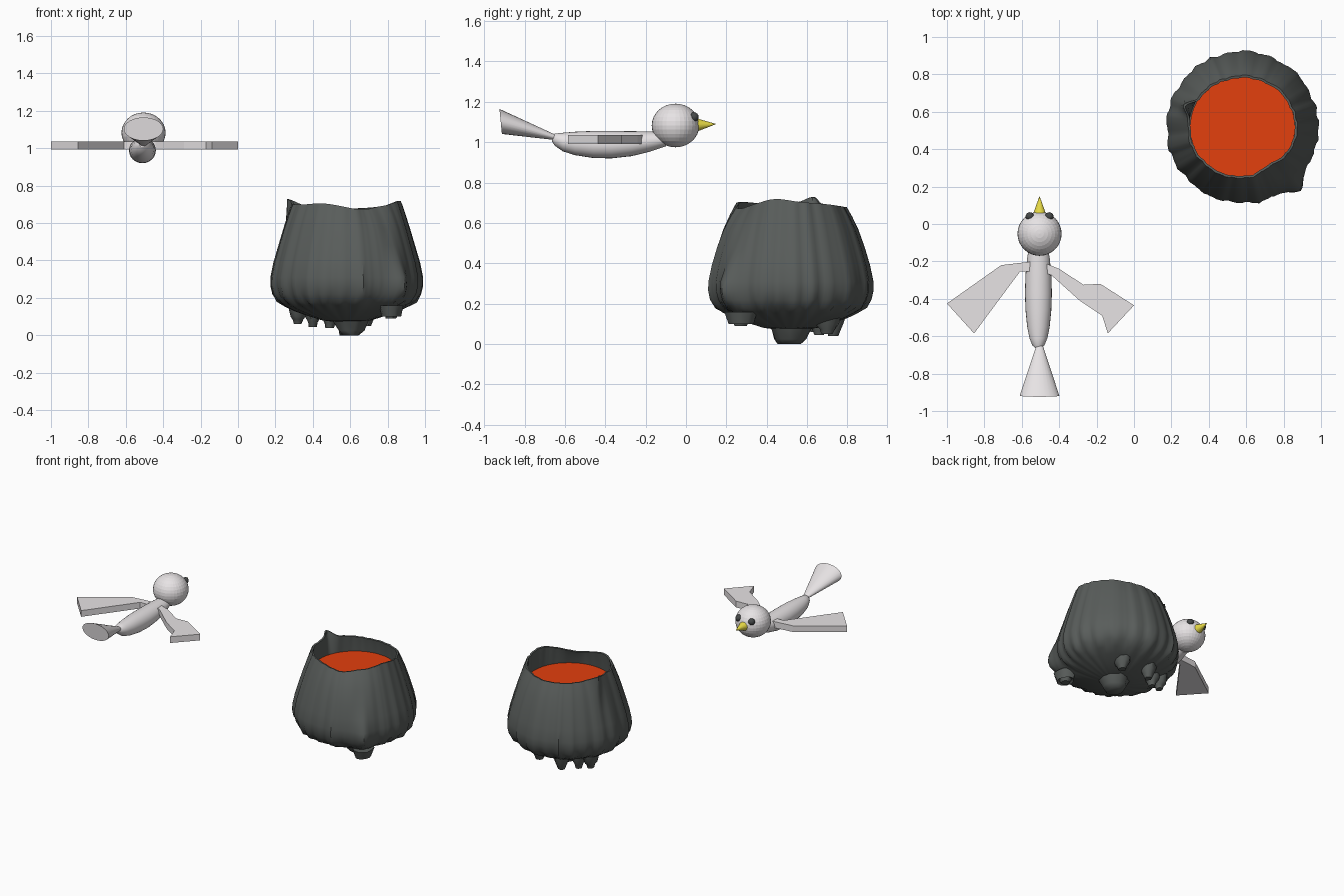
import bpy, bmesh, math, random
from mathutils import Vector

if "Cube" in bpy.data.objects:
    bpy.data.objects.remove(bpy.data.objects["Cube"])

random.seed(4)


def material(name, rgb):
    m = bpy.data.materials.new(name)
    m.diffuse_color = (*rgb, 1)
    m.use_nodes = True
    m.node_tree.nodes["Principled BSDF"].inputs["Base Color"].default_value = m.diffuse_color
    return m


WHITE = material("pale_feather", (0.8, 0.77, 0.78))
YELLOW = material("beak_yellow", (0.8, 0.7, 0.06))
DARK = material("eye_dark", (0.06, 0.065, 0.065))
ROCK = material("rock_grey", (0.1, 0.11, 0.105))
LAVA = material("lava_orange", (0.77, 0.05, 0.004))


def make(name, bm, mat, smooth=None):
    bmesh.ops.recalc_face_normals(bm, faces=bm.faces)
    me = bpy.data.meshes.new(name)
    bm.to_mesh(me)
    bm.free()
    me.materials.append(mat)
    ob = bpy.data.objects.new(name, me)
    bpy.context.collection.objects.link(ob)
    if smooth:
        bpy.context.view_layer.objects.active = ob
        ob.select_set(True)
        bpy.ops.object.shade_smooth_by_angle(angle=math.radians(smooth))
        ob.select_set(False)
    return ob


def loft(name, rings, mat, smooth=None):
    """Skin a list of closed rings and cap both ends."""
    bm = bmesh.new()
    loops = [[bm.verts.new(p) for p in ring] for ring in rings]
    n = len(loops[0])
    for a, b in zip(loops, loops[1:]):
        for i in range(n):
            j = (i + 1) % n
            bm.faces.new((a[i], a[j], b[j], b[i]))
    bm.faces.new(loops[0])
    bm.faces.new(loops[-1])
    return make(name, bm, mat, smooth)


def oval(x, y, z, rx, rz, n=24, lean=0.0):
    """Ring facing along y; lean tips its top backwards."""
    return [(x + rx * math.cos(t), y - lean * math.sin(t), z + rz * math.sin(t))
            for t in (2 * math.pi * i / n for i in range(n))]


def ball(name, centre, size, mat, seg=32, smooth=None):
    bm = bmesh.new()
    bmesh.ops.create_uvsphere(bm, u_segments=seg, v_segments=seg // 2, radius=1)
    for v in bm.verts:
        v.co = Vector(centre) + Vector(a * b for a, b in zip(v.co, size))
    return make(name, bm, mat, smooth)


# ---- bird ----
BX = -0.505
ball("head", (BX, -0.052, 1.083), (0.118, 0.118, 0.108), WHITE)

# body: (y, centre z, half width, half height)
body = [(-0.665, 1.02, 0.014, 0.014), (-0.65, 1.013, 0.032, 0.03), (-0.61, 1.001, 0.048, 0.046),
        (-0.55, 0.994, 0.06, 0.058), (-0.46, 0.989, 0.069, 0.067), (-0.37, 0.988, 0.072, 0.068),
        (-0.27, 0.993, 0.069, 0.062), (-0.18, 1.003, 0.06, 0.05), (-0.1, 1.015, 0.045, 0.035)]
loft("body", [oval(BX - 0.006, y, z, rx, rz) for y, z, rx, rz in body], WHITE, 30)

# tail: flaring oval fan
loft("tail", [oval(BX, -0.64, 1.022, 0.014, 0.012), oval(BX, -0.918, 1.103, 0.106, 0.062, lean=0.006)],
     WHITE, 40)

# beak
loft("beak", [oval(BX, 0.05, 1.085, 0.036, 0.034, 16), oval(BX, 0.147, 1.09, 0.001, 0.001, 16)],
     YELLOW, 40)

for side, name in ((-1, "left_eye"), (1, "right_eye")):
    ball(name, (BX + side * 0.052, 0.04, 1.125), (0.023, 0.023, 0.023), DARK, 16, 40)


def wing(name, front, back):
    """Flat slab spanned between a leading and a trailing edge of equal length."""
    loft(name, [[(fx, fy, 0.992), (fx, fy, 1.037), (bx, by, 1.037), (bx, by, 0.992)]
                for (fx, fy), (bx, by) in zip(front, back)], WHITE)


wing("left_wing", [(-0.5, -0.195), (-0.71, -0.22), (-1.0, -0.425)],
     [(-0.5, -0.25), (-0.61, -0.255), (-0.855, -0.585)])
wing("right_wing", [(-0.5, -0.2), (-0.4, -0.24), (-0.27, -0.325), (-0.18, -0.32), (0.0, -0.435)],
     [(-0.5, -0.25), (-0.44, -0.275), (-0.29, -0.41), (-0.17, -0.49), (-0.14, -0.585)])

# ---- rock crater ----
CX, CY, N = 0.58, 0.517, 144


def bump(a, centre, width):
    d = (a - math.radians(centre) + math.pi) % (2 * math.pi) - math.pi
    return math.exp(-(d / math.radians(width)) ** 2)


noise = [random.uniform(-1, 1) for _ in range(N)]
# (radius, height, pleat strength, rim weight), from underside over the rim to inside
profile = [(0.05, 0.07, 0, 0), (0.13, 0.08, .3, 0), (0.21, 0.105, .5, 0), (0.28, 0.13, .7, 0),
           (0.33, 0.155, 1, 0), (0.37, 0.185, 1.5, 0), (0.393, 0.22, 1.2, 0), (0.405, 0.265, 1, 0),
           (0.406, 0.31, .8, 0), (0.39, 0.39, .7, 0), (0.364, 0.48, .6, 0), (0.335, 0.57, .5, .2),
           (0.307, 0.64, .5, .6), (0.284, 0.69, .5, 1), (0.272, 0.688, .4, 1),
           (0.278, 0.64, .3, .5), (0.285, 0.55, 0, 0)]


def crater_ring(r, z, pleat, rim):
    pts = []
    for i in range(N):
        a = 2 * math.pi * i / N
        fold = math.sin(23 * a + 2 * math.sin(3 * a)) + 0.6 * math.sin(9 * a + 1) + 0.7 * noise[i]
        rr = r + 0.0055 * pleat * fold
        # ragged lump down the front right flank
        if r > 0.27 and z < 0.55 and pleat > 0.55:
            rr += 0.06 * bump(a, -48, 7) * math.exp(-((z - 0.25) / 0.15) ** 2)
        # peaks, dips and leaning of the lip
        rr += rim * (0.045 * bump(a, 160, 7) - 0.025 * bump(a, -55, 22) + 0.008 * math.cos(2 * a))
        zz = z + rim * (0.012 * math.cos(2 * a) + 0.03 * bump(a, 160, 8) + 0.018 * bump(a, -15, 18)
                        + 0.022 * bump(a, -115, 25) - 0.01 * bump(a, -70, 15))
        if 0.16 < z < 0.2:
            zz += 0.012 * noise[i]
        pts.append((CX + rr * math.cos(a), CY + rr * math.sin(a), zz))
    return pts


# open shell, closed underneath and just below the lava
loft("crater", [crater_ring(*p) for p in profile], ROCK, 40)

# lava surface
bm = bmesh.new()
bmesh.ops.create_circle(bm, cap_ends=True, segments=64, radius=0.28)
bmesh.ops.translate(bm, verts=bm.verts, vec=(CX, CY, 0.575))
make("lava", bm, LAVA)

# drips hanging under the crater: (x, y, lowest z, radius)
drips = [(0.6, 0.515, 0.0, 0.075), (0.32, 0.64, 0.06, 0.03), (0.4, 0.66, 0.045, 0.03),
         (0.49, 0.73, 0.04, 0.032), (0.69, 0.7, 0.05, 0.035), (0.82, 0.27, 0.09, 0.04)]
for k, (x, y, z, r) in enumerate(drips):
    rings = []
    for h, s in ((0.16, 1.8), (0.1, 1.4), (z + 0.025, 0.95), (z, 0.7)):
        rings.append([(x + r * s * math.cos(t) * random.uniform(0.85, 1.1),
                       y + r * s * 1.15 * math.sin(t) * random.uniform(0.85, 1.1), h)
                      for t in (2 * math.pi * i / 10 for i in range(10))])
    loft(f"drip_{k + 1}", rings, ROCK, 50)
